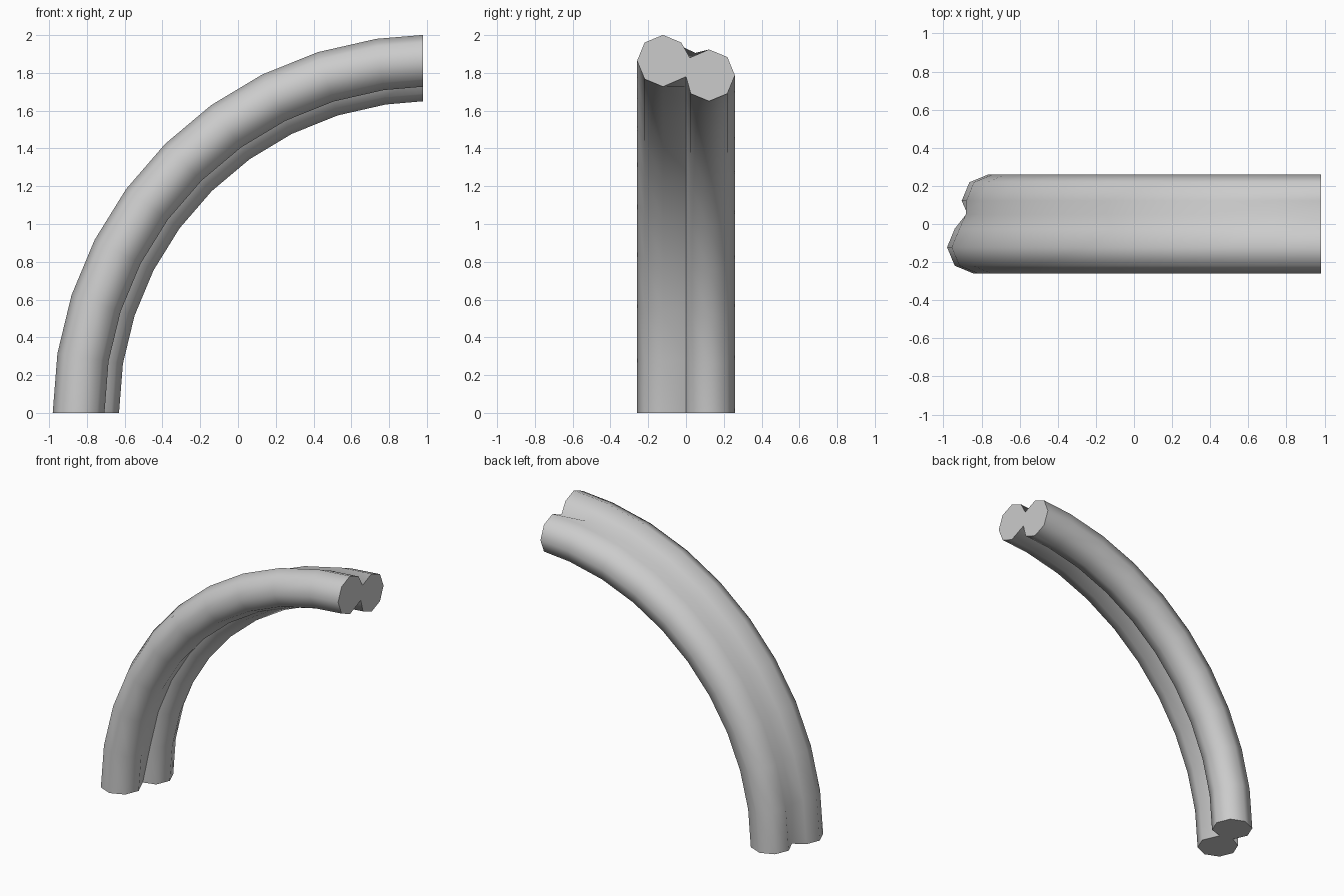
import bpy, bmesh
from math import sin, cos, radians, pi

cube = bpy.data.objects.get("Cube")
if cube:
    bpy.data.objects.remove(cube)

CENTRE_X = 1.02      # axis of the bend
END_X = 0.98         # upper end is cut upright here
STEP = radians(9.08)
SEGMENTS = 10


def octagon(y, radius, first, last):
    """Part of an octagon as (y, bend radius), counted clockwise from the crown."""
    return [(y + 0.137 * sin(k * pi / 4), radius + 0.137 * cos(k * pi / 4))
            for k in range(first, last + 1)]


def outline(outer_valley, inner_valley):
    """Two fused tubes, joined by a valley on the outside and on the inside."""
    rear = octagon(0.122, 1.787, 0, 5)
    front = octagon(-0.122, 1.864, 4, 9)
    return [outer_valley] + rear + [inner_valley] + front


end_profile = outline((0.02, 1.88), (0.0, 1.78))
middle_profile = outline((0.05, 1.926), (0.0, 1.743))

# Sweep the fused outline round the bend, with deeper valleys at both ends
bm = bmesh.new()
rings = []
for i in range(SEGMENTS + 1):
    at_end = i in (0, SEGMENTS)
    ring = []
    for y, r in end_profile if at_end else middle_profile:
        if i == SEGMENTS:
            co = (END_X, y, r)
        else:
            co = (CENTRE_X - r * cos(i * STEP), y, r * sin(i * STEP))
        ring.append(bm.verts.new(co))
    rings.append(ring)

count = len(end_profile)
for a, b in zip(rings, rings[1:]):
    for j in range(count):
        k = (j + 1) % count
        bm.faces.new((a[j], a[k], b[k], b[j]))

# Flat end caps
bm.faces.new(rings[0])
bm.faces.new(rings[-1])
bmesh.ops.recalc_face_normals(bm, faces=bm.faces[:])

mesh = bpy.data.meshes.new("curved_double_tube")
bm.to_mesh(mesh)
bm.free()
tube = bpy.data.objects.new("curved_double_tube", mesh)
bpy.context.collection.objects.link(tube)

# Plain grey
grey = bpy.data.materials.new("plain_grey")
grey.use_nodes = True
colour = (0.6, 0.6, 0.6, 1)
grey.diffuse_color = colour
grey.node_tree.nodes["Principled BSDF"].inputs["Base Color"].default_value = colour
mesh.materials.append(grey)

# Round shading along the tubes, crisp end cuts
bpy.ops.object.select_all(action="DESELECT")
tube.select_set(True)
bpy.context.view_layer.objects.active = tube
bpy.ops.object.shade_smooth_by_angle(angle=radians(62))
